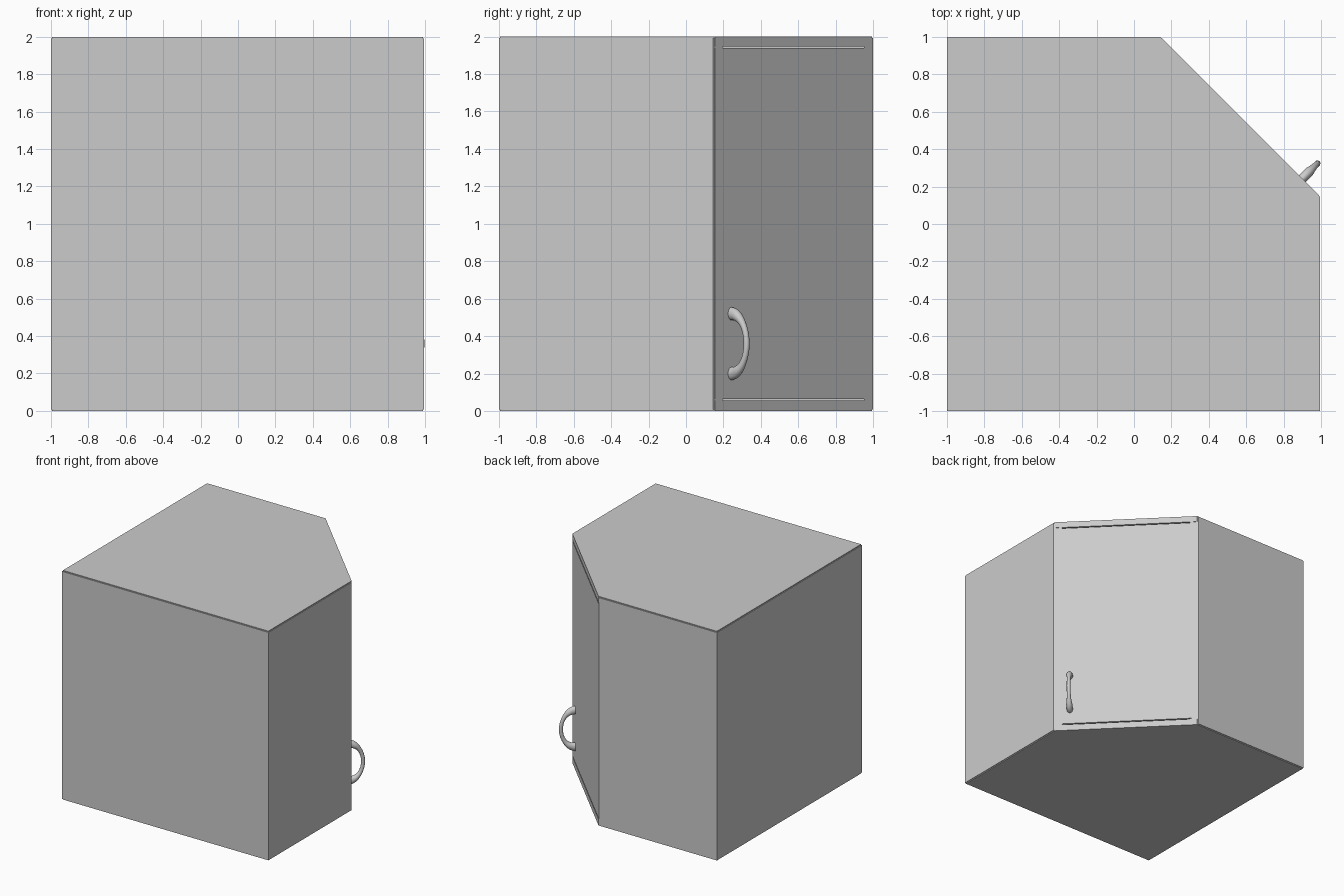
import bpy, bmesh
from math import sin, cos, pi
from mathutils import Vector

if "Cube" in bpy.data.objects:
    bpy.data.objects.remove(bpy.data.objects["Cube"])

X0, X1, Y0, Y1 = -1.0, 0.995, -1.0, 1.0
S = 1.143            # diagonal front lies on x + y = S
T = 0.05             # wall thickness
LIP = 0.006          # walls stand slightly proud of the boards


def prism(name, pts, z0, z1):
    """Extrude a plan outline from z0 to z1."""
    bm = bmesh.new()
    face = bm.faces.new([bm.verts.new((x, y, z0)) for x, y in pts])
    ext = bmesh.ops.extrude_face_region(bm, geom=[face])
    verts = [v for v in ext["geom"] if isinstance(v, bmesh.types.BMVert)]
    bmesh.ops.translate(bm, vec=(0, 0, z1 - z0), verts=verts)
    bmesh.ops.recalc_face_normals(bm, faces=bm.faces)
    me = bpy.data.meshes.new(name)
    bm.to_mesh(me)
    bm.free()
    ob = bpy.data.objects.new(name, me)
    bpy.context.collection.objects.link(ob)
    return ob


# Top and bottom boards, five-sided
x0, x1, y0, y1 = X0 + LIP, X1 - LIP, Y0 + LIP, Y1 - LIP
plan = [(x0, y0), (x1, y0), (x1, S - x1), (S - y1, y1), (x0, y1)]
prism("bottom_board", plan, 0, 0.055)
prism("top_board", plan, 1.947, 2.0)

# Four upright walls, the two beside the door cut on the diagonal
D = S - 0.003
walls = {
    "front_wall": [(X0, Y0), (X1, Y0), (X1, Y0 + T), (X0, Y0 + T)],
    "left_wall": [(X0, Y0 + T), (X0 + T, Y0 + T), (X0 + T, Y1 - T), (X0, Y1 - T)],
    "right_wall": [(X1 - T, Y0 + T), (X1, Y0 + T), (X1, D - X1), (X1 - T, D - X1 + T)],
    "back_wall": [(X0, Y1 - T), (D - Y1 + T, Y1 - T), (D - Y1, Y1), (X0, Y1)],
}
for name, pts in walls.items():
    prism(name, pts, 0.008, 1.992)

# Door set on the diagonal, with a fine gap all round
g, t = 0.007, 0.035
a, b = (X1 - g, S - X1 + g), (S - Y1 + g, Y1 - g)
prism("door", [a, b, (b[0] - t, b[1] - t), (a[0] - t, a[1] - t)], 0.064, 1.938)

# Arched handle: elliptical sweep, thick at the feet and slim in the middle
out = Vector((1, 1, 0)).normalized()
side = Vector((-1, 1, 0)).normalized()
up = Vector((0, 0, 1))
base = Vector((0.9, S - 0.9, 0.36))
N, M = 32, 16
bm = bmesh.new()
rings = []
for i in range(N + 1):
    ang = -pi / 2 + pi * i / N
    centre = base + up * 0.16 * sin(ang) + out * (0.118 * cos(ang) - 0.004)
    normal = (up * sin(ang) * 0.118 + out * cos(ang) * 0.16).normalized()
    r = 0.016 + 0.019 * abs(sin(ang)) ** 5
    rings.append([bm.verts.new(centre + normal * r * cos(2 * pi * j / M)
                               + side * min(r, 0.026) * sin(2 * pi * j / M))
                  for j in range(M)])
for p, q in zip(rings, rings[1:]):
    for j in range(M):
        k = (j + 1) % M
        bm.faces.new((p[j], p[k], q[k], q[j]))
bm.faces.new(rings[0])
bm.faces.new(rings[-1])
bmesh.ops.recalc_face_normals(bm, faces=bm.faces)
me = bpy.data.meshes.new("handle")
bm.to_mesh(me)
bm.free()
handle = bpy.data.objects.new("handle", me)
bpy.context.collection.objects.link(handle)
bpy.context.view_layer.objects.active = handle
handle.select_set(True)
bpy.ops.object.shade_smooth_by_angle()
